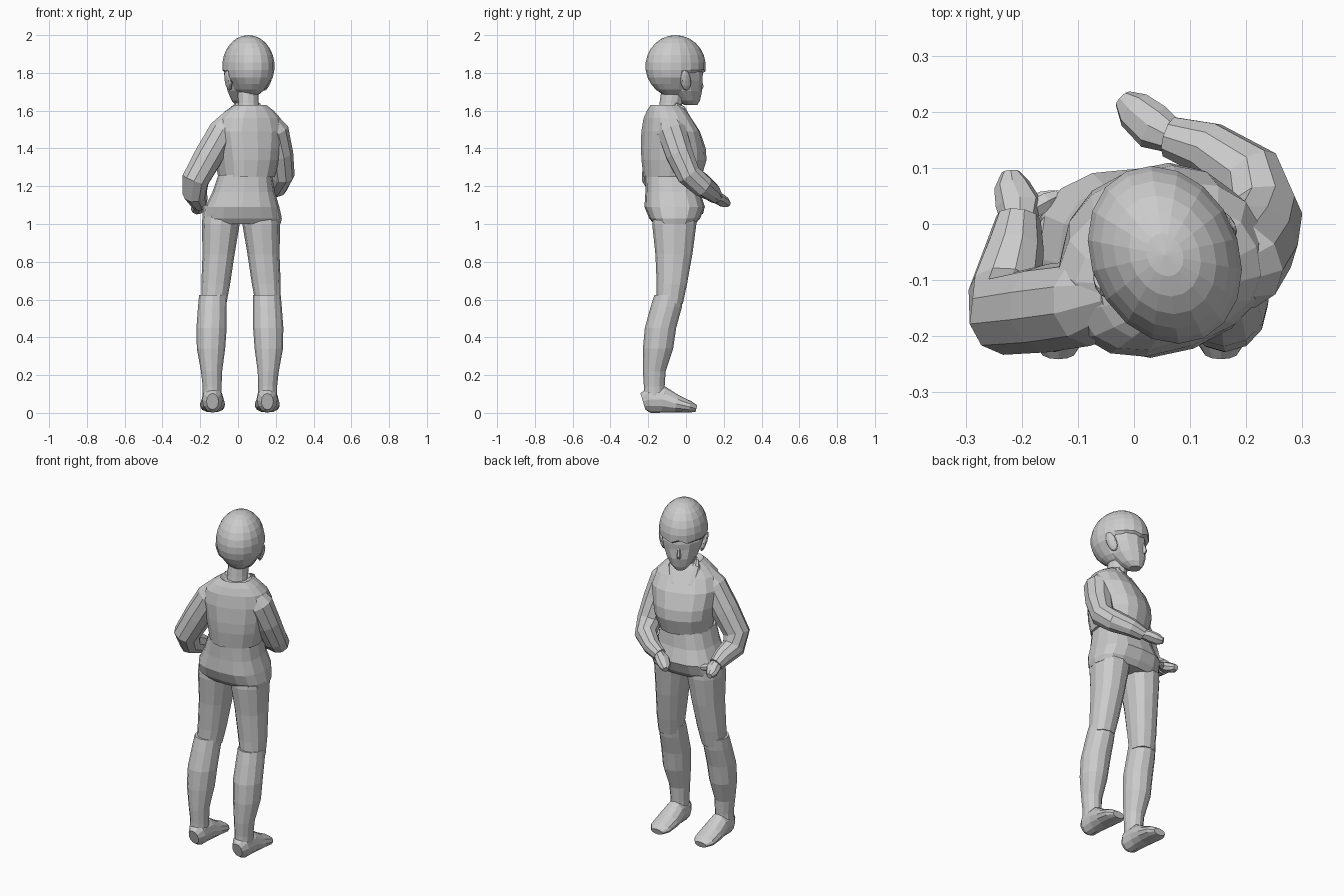
import bpy, bmesh, math
from mathutils import Vector, Matrix


def loft(name, sections, ref=None, n=12, square=1.0, loc=(0, 0, 0), yaw=0):
    """Skin rings (x, y, z, half width, half depth); level rings unless ref is given."""
    bm = bmesh.new()
    pts = [Vector(s[:3]) for s in sections]
    rings = []
    for i, s in enumerate(sections):
        if ref is None:
            u, v = Vector((1, 0, 0)), Vector((0, 1, 0))
        else:
            t = (pts[min(i + 1, len(pts) - 1)] - pts[max(i - 1, 0)]).normalized()
            u = Vector(ref)
            u = (u - t * u.dot(t)).normalized()
            v = t.cross(u)
        ring = []
        for k in range(n):
            a = 2 * math.pi * k / n
            c, d = math.cos(a), math.sin(a)
            c = math.copysign(abs(c) ** square, c)
            d = math.copysign(abs(d) ** square, d)
            p = pts[i] + u * c * s[3] + v * d * s[4]
            p.z = max(p.z, -loc[2])
            ring.append(bm.verts.new(p))
        rings.append(ring)
    for a, b in zip(rings, rings[1:]):
        for k in range(n):
            bm.faces.new((a[k], a[(k + 1) % n], b[(k + 1) % n], b[k]))
    bm.faces.new(rings[0])
    bm.faces.new(rings[-1])
    return finish(name, bm, loc, yaw)


def finish(name, bm, loc=(0, 0, 0), yaw=0):
    bmesh.ops.recalc_face_normals(bm, faces=bm.faces)
    me = bpy.data.meshes.new(name)
    bm.to_mesh(me)
    bm.free()
    ob = bpy.data.objects.new(name, me)
    ob.location = loc
    ob.rotation_euler.z = math.radians(yaw)
    bpy.context.collection.objects.link(ob)
    return ob


# Head: everything is built facing +y, then turned to one side
HEAD, TURN = (0.055, -0.055, 1.835), 25

# Hair cap, tucked in below the fringe and at the nape
bm = bmesh.new()
bmesh.ops.create_uvsphere(bm, u_segments=18, v_segments=13, radius=1)
for v in bm.verts:
    v.co = Vector((v.co.x * 0.132, v.co.y * 0.165, v.co.z * 0.165))
    if v.co.y > 0.02 and v.co.z < -0.03:
        v.co.y *= 0.6
        v.co.x *= 0.85
    elif v.co.z < -0.09:
        v.co.x *= 0.92
    elif v.co.y > 0.1 and v.co.z < 0:
        v.co.z += 0.012 * math.cos(v.co.x * 90)
finish("hair", bm, HEAD, TURN)

# Face, tapering to the chin
loft("face", [(0, .09, -.205, .03, .036), (0, .072, -.18, .058, .066),
              (0, .048, -.13, .088, .1), (0, .04, -.075, .108, .105),
              (0, .03, -.04, .116, .118), (0, .02, 0, .114, .12)],
     loc=HEAD, yaw=TURN)
loft("nose", [(0, .14, -.125, .012, .014), (0, .144, -.108, .012, .02),
              (0, .138, -.055, .006, .009)], n=6, loc=HEAD, yaw=TURN)

# Ears
for side in (-1, 1):
    bm = bmesh.new()
    bmesh.ops.create_icosphere(bm, subdivisions=2, radius=1)
    for v in bm.verts:
        v.co = Vector((v.co.x * .016 + side * (.116 + v.co.z * .014),
                       v.co.y * .03 + .005 + v.co.z * -.012,
                       v.co.z * .055 - .075))
    finish("ear", bm, HEAD, TURN)

# Neck
loft("neck", [(.055, -.09, 1.55, .065, .065), (.055, -.08, 1.64, .055, .06),
              (.05, -.06, 1.75, .055, .065)])

# Upper jacket, with the chest turned the same way
loft("jacket", [(-.005, .0, -.35, .145, .15), (0, .007, -.26, .165, .168),
                (0, .003, -.2, .175, .165), (0, -.012, -.11, .19, .144),
                (0, -.03, -.04, .168, .115), (0, -.036, 0, .128, .095),
                (0, -.04, .03, .085, .076), (0, -.036, .015, .062, .062)],
     n=16, square=.85, loc=(.05, -.07, 1.6), yaw=20)
# Lapels
for side in (-1, 1):
    loft("lapel", [(side * .012, .12, -.15, .014, .012), (side * .045, .085, -.07, .034, .015),
                   (side * .065, .03, .012, .024, .016), (side * .06, -.01, .03, .012, .014)],
         ref=(1, 0, 0), n=8, loc=(.05, -.07, 1.6), yaw=20)

# Flared lower shirt
loft("shirt_hem", [(.025, -.06, 1.0, .2, .11), (.024, -.06, 1.03, .208, .135),
                   (.022, -.06, 1.09, .197, .16), (.03, -.07, 1.17, .165, .145),
                   (.038, -.075, 1.26, .142, .14)], n=16, square=.75)

# Legs: thigh, long sock and foot
for side in (-1, 1):
    c, d = .01, .016
    loft("thigh", [(d + side * .143, -.086, .58, .066, .07), (d + side * .134, -.075, .68, .076, .08),
                   (d + side * .119, -.064, .84, .085, .098), (d + side * .107, -.062, 1.0, .1, .117),
                   (d + side * .1, -.06, 1.1, .1, .11)], square=.9)
    loft("sock", [(c + side * .147, -.165, .05, .05, .06), (c + side * .147, -.168, .14, .05, .055),
                  (c + side * .15, -.168, .22, .056, .06), (c + side * .153, -.148, .34, .075, .08),
                  (c + side * .15, -.135, .45, .08, .083), (c + side * .146, -.105, .56, .076, .083),
                  (c + side * .143, -.09, .625, .073, .077), (c + side * .143, -.09, .625, .06, .06)])
    loft("foot", [(c + side * .145, -.228, .06, .032, .045), (c + side * .145, -.195, .07, .054, .07),
                  (c + side * .145, -.12, .07, .058, .07), (c + side * .145, -.05, .048, .066, .047),
                  (c + side * .145, .02, .032, .064, .031), (c + side * .145, .055, .022, .038, .018)],
         ref=(1, 0, 0))

# Arms: sleeve and hand; each bends in its own plane
arms = [
    [(-.02, -.125, 1.575, .05), (-.08, -.14, 1.49, .078), (-.155, -.15, 1.36, .079),
     (-.225, -.16, 1.235, .074), (-.23, -.12, 1.165, .065), (-.212, -.04, 1.13, .052),
     (-.206, .01, 1.105, .04)],
    [(.14, -.1, 1.575, .05), (.19, -.075, 1.49, .08), (.218, -.035, 1.37, .075),
     (.233, .015, 1.26, .067), (.206, .085, 1.205, .062), (.13, .135, 1.17, .05),
     (.065, .155, 1.145, .038)],
]
hands = [
    [(-.205, -.005, 1.11, .03, .03), (-.205, .035, 1.09, .042, .03),
     (-.218, .07, 1.075, .032, .026), (-.22, .093, 1.07, .016, .016)],
    [(.075, .152, 1.15, .028, .028), (.035, .173, 1.135, .042, .028),
     (.0, .203, 1.115, .036, .027), (-.02, .223, 1.105, .018, .016)],
]
for path, hand in zip(arms, hands):
    p = [Vector(q[:3]) for q in path]
    bend = (p[3] - p[1]).cross(p[6] - p[4])
    loft("sleeve", [q + (q[3],) for q in path], ref=bend, n=10)
    flat = (p[6] - p[5]).cross(Vector((0, 0, 1)))
    loft("hand", hand, ref=flat, n=8)
# Thumb held out from the lower hand
loft("thumb", [(-.19, .02, 1.09, .018, .018), (-.155, .04, 1.085, .02, .018),
               (-.135, .05, 1.08, .012, .012)], ref=(0, 0, 1), n=6)
